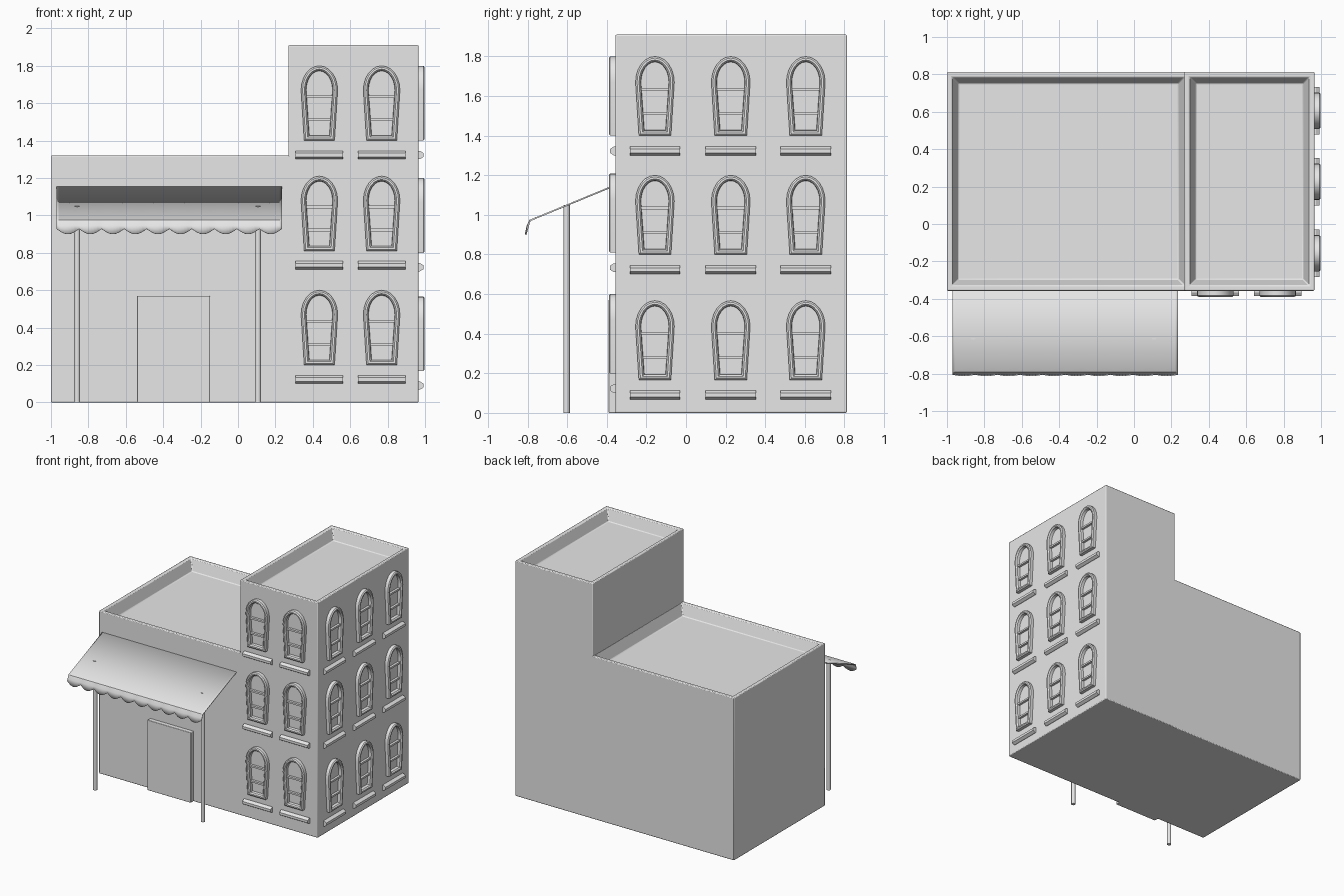
import bpy, bmesh, math
from mathutils import Matrix

if "Cube" in bpy.data.objects:
    bpy.data.objects.remove(bpy.data.objects["Cube"])

plaster = bpy.data.materials.new("plain_grey")
plaster.use_nodes = True
GREY = (0.8, 0.8, 0.8, 1)
plaster.diffuse_color = GREY
plaster.node_tree.nodes["Principled BSDF"].inputs["Base Color"].default_value = GREY

FRONT, BACK, SIDE = -0.357, 0.813, 0.965


def place(name, mesh, matrix=Matrix()):
    ob = bpy.data.objects.new(name, mesh)
    bpy.context.collection.objects.link(ob)
    ob.matrix_world = matrix
    return ob


def finish(bm, name, smooth=True):
    bmesh.ops.recalc_face_normals(bm, faces=bm.faces)
    mesh = bpy.data.meshes.new(name)
    bm.to_mesh(mesh)
    bm.free()
    mesh.materials.append(plaster)
    if smooth:
        mesh.shade_smooth()
        mesh.set_sharp_from_angle(angle=math.radians(35))
    return mesh


def skin(bm, loops, closed=False):
    """Join matching rings of points with quads."""
    rings = [[bm.verts.new(p) for p in loop] for loop in loops]
    pairs = list(zip(rings, rings[1:])) + ([(rings[-1], rings[0])] if closed else [])
    for a, b in pairs:
        for i in range(len(a)):
            j = (i + 1) % len(a)
            bm.faces.new((a[i], a[j], b[j], b[i]))
    if not closed:
        bm.faces.new(rings[0])
        bm.faces.new(rings[-1])


def box(bm, size, centre):
    m = Matrix.Translation(centre) @ Matrix.Diagonal((*size, 1))
    bmesh.ops.create_cube(bm, size=1, matrix=m)


def bevel(ob, width):
    mod = ob.modifiers.new("soft_edges", "BEVEL")
    mod.width = width
    mod.segments = 2
    mod.limit_method = "ANGLE"


# Building blocks with a sunken roof behind a parapet
def block(name, x0, x1, height):
    def rect(inset, z):
        a, b, c, d = x0 + inset, x1 - inset, FRONT + inset, BACK - inset
        return [(a, c, z), (b, c, z), (b, d, z), (a, d, z)]
    bm = bmesh.new()
    skin(bm, [rect(0, 0), rect(0, height), rect(0.028, height), rect(0.06, height - 0.09)])
    bevel(place(name, finish(bm, name)), 0.006)


block("shop_block", -1.0, 0.298, 1.32)
block("tower_block", 0.27, SIDE, 1.91)


# Arched window with moulded frame and two crossbars
def arch(inset, depth):
    half, foot = 0.098 - inset, 0.081 - inset
    spring, rise = 0.27, 0.13 - inset
    pts = [(-foot, -depth, inset), (foot, -depth, inset)]
    for i in range(13):
        t = math.pi * i / 12
        pts.append((half * math.cos(t), -depth, spring + rise * math.sin(t)))
    return pts


bm = bmesh.new()
skin(bm, [arch(0, -0.005), arch(0, 0.026), arch(0.008, 0.033),
          arch(0.018, 0.033), arch(0.026, 0.024), arch(0.028, -0.005)], closed=True)
box(bm, (0.15, 0.022, 0.014), (0, -0.008, 0.235))
box(bm, (0.13, 0.022, 0.014), (0, -0.008, 0.112))
window_mesh = finish(bm, "window")

# Window ledge with a tapered section
bm = bmesh.new()
skin(bm, [[(x, 0.005, -0.022), (x, -0.008, -0.022), (x, -0.027, -0.01),
           (x, -0.027, 0.01), (x, -0.008, 0.022), (x, 0.005, 0.022)]
          for x in (-0.127, 0.127)])
ledge_mesh = finish(bm, "ledge", smooth=False)


def window_at(label, x, y, z, turn):
    rot = Matrix.Rotation(turn, 4, "Z")
    place(label + "_window", window_mesh, Matrix.Translation((x, y, z)) @ rot)
    place(label + "_ledge", ledge_mesh, Matrix.Translation((x, y, z - 0.077)) @ rot)


for z in (0.20, 0.81, 1.40):
    for x in (0.435, 0.768):
        window_at("front", x, FRONT, z, 0)
for z in (0.167, 0.80, 1.40):
    for y in (-0.157, 0.226, 0.605):
        window_at("side", SIDE, y, z, math.pi / 2)

# Door slab
bm = bmesh.new()
box(bm, (0.39, 0.05, 0.57), (-0.345, FRONT - 0.01, 0.285))
bevel(place("door", finish(bm, "door")), 0.004)

# Awning: sloped sheet with a scalloped valance
LOBES, STEPS = 10, 8
bm = bmesh.new()
columns = []
for i in range(LOBES * STEPS + 1):
    x = -0.97 + 1.205 * i / (LOBES * STEPS)
    wave = abs(math.sin(math.pi * i / STEPS))
    columns.append([bm.verts.new(p) for p in (
        (x, FRONT + 0.005, 1.152), (x, -0.788, 0.972),
        (x, -0.797 - 0.004 * wave, 0.945), (x, -0.802 - 0.008 * wave, 0.928 - 0.028 * wave))])
for a, b in zip(columns, columns[1:]):
    for k in range(3):
        bm.faces.new((a[k], a[k + 1], b[k + 1], b[k]))
awning = place("awning", finish(bm, "awning"))
sheet = awning.modifiers.new("thickness", "SOLIDIFY")
sheet.thickness = 0.008
sheet.offset = 0

# Awning posts
for label, x in (("right", -0.86), ("left", 0.107)):
    bm = bmesh.new()
    bmesh.ops.create_cone(bm, cap_ends=True, segments=16, radius1=0.016, radius2=0.016,
                          depth=1.05, matrix=Matrix.Translation((x, -0.603, 0.525)))
    place(label + "_post", finish(bm, "post"))
